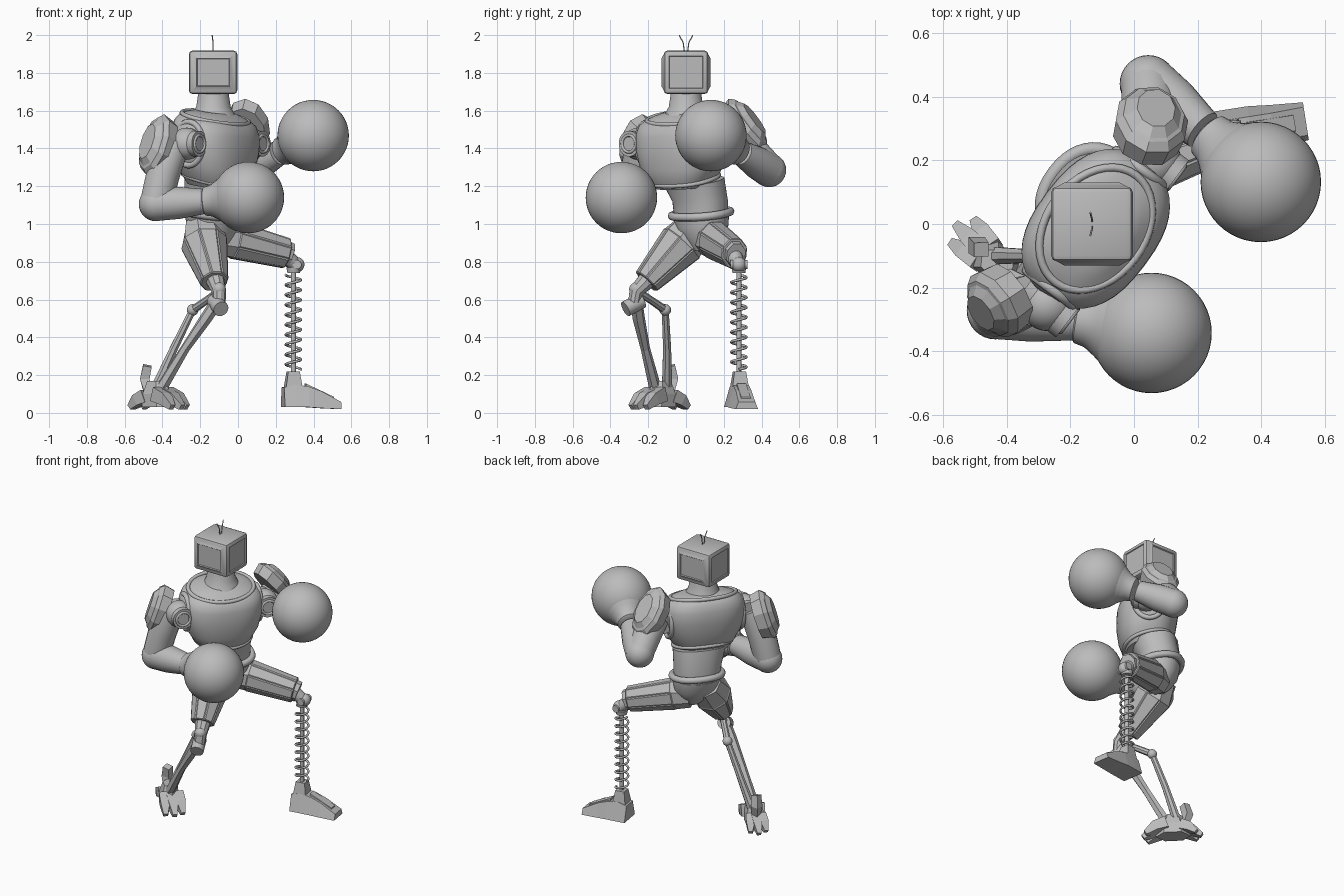
import bpy, bmesh
from math import pi, sin, cos, copysign
from mathutils import Vector as V

old = bpy.data.objects.get("Cube")
if old:
    bpy.data.objects.remove(old)

grey = bpy.data.materials.new("plain grey")
grey.use_nodes = True
grey.diffuse_color = (0.5, 0.5, 0.5, 1)
grey.node_tree.nodes["Principled BSDF"].inputs["Base Color"].default_value = (0.5, 0.5, 0.5, 1)

UP = V((0, 0, 1))
SIDE = V((0.6, 0.8, 0))       # shoulder line of the twisted torso
FWD = V((0.8, -0.6, 0))       # chest direction


def finish(name, bm, smooth=True, angle=40):
    bmesh.ops.recalc_face_normals(bm, faces=bm.faces[:])
    me = bpy.data.meshes.new(name)
    bm.to_mesh(me)
    bm.free()
    ob = bpy.data.objects.new(name, me)
    bpy.context.collection.objects.link(ob)
    me.materials.append(grey)
    if smooth:
        bpy.ops.object.select_all(action='DESELECT')
        ob.select_set(True)
        bpy.context.view_layer.objects.active = ob
        bpy.ops.object.shade_smooth_by_angle(angle=angle * pi / 180)


def skin(name, rings, smooth=True, panels=0):
    """Bridge equal rings of points; panels insets the largest side faces."""
    bm = bmesh.new()
    loops = [[bm.verts.new(p) for p in r] for r in rings]
    n = len(loops[0])
    sides = []
    for a, b in zip(loops, loops[1:]):
        for i in range(n):
            j = (i + 1) % n
            sides.append(bm.faces.new((a[i], a[j], b[j], b[i])))
    bm.faces.new(loops[0])
    bm.faces.new(loops[-1])
    if panels:
        bmesh.ops.recalc_face_normals(bm, faces=bm.faces[:])
        big = sorted(sides, key=lambda f: -f.calc_area())[:n]
        bmesh.ops.inset_individual(bm, faces=big, thickness=panels, depth=panels * 0.7)
    finish(name, bm, smooth)


def oval(c, ax, ay, n=32, e=1.0, phase=0.0):
    def p(t):
        return copysign(abs(t) ** e, t)
    ts = [2 * pi * i / n + phase for i in range(n)]
    return [V(c) + V(ax) * p(cos(t)) + V(ay) * p(sin(t)) for t in ts]


def limb(name, pts, radii, n=24, smooth=True, flat=1.0, panels=0):
    """Tapered tube along a path; flat scales it along the second axis."""
    pts = [V(p) for p in pts]
    run = (pts[-1] - pts[0]).normalized()
    hint = UP if abs(run.z) < 0.85 else V((1, 0, 0))
    rings = []
    for i, p in enumerate(pts):
        d = (pts[min(i + 1, len(pts) - 1)] - pts[max(i - 1, 0)]).normalized()
        ax = d.cross(hint).normalized()
        ay = ax.cross(d)
        rings.append(oval(p, ax * radii[i], ay * radii[i] * flat, n, 1, pi / n))
    skin(name, rings, smooth, panels)


def ball(name, c, r, seg=32):
    bm = bmesh.new()
    bmesh.ops.create_uvsphere(bm, u_segments=seg, v_segments=seg // 2, radius=r)
    bmesh.ops.translate(bm, verts=bm.verts[:], vec=V(c))
    finish(name, bm)


def wire(name, pts, r, closed=False):
    cu = bpy.data.curves.new(name, 'CURVE')
    cu.dimensions = '3D'
    cu.bevel_depth, cu.bevel_resolution, cu.use_fill_caps = r, 2, True
    sp = cu.splines.new('POLY')
    sp.points.add(len(pts) - 1)
    for q, p in zip(sp.points, pts):
        q.co = (*p, 1)
    sp.use_cyclic_u = closed
    ob = bpy.data.objects.new(name, cu)
    bpy.context.collection.objects.link(ob)
    cu.materials.append(grey)


def body_ring(x, y, z, a, b, tilt=0.0, e=0.9):
    return oval((x, y, z), SIDE * a, (FWD - UP * tilt) * b, 40, e)


# Head: bevelled box with raised sides and a framed screen
bm = bmesh.new()
bmesh.ops.create_cube(bm, size=1)
for v in bm.verts:
    v.co = V((v.co.x * 0.257, v.co.y * 0.236, v.co.z * 0.23)) + V((-0.132, 0, 1.803))
bmesh.ops.bevel(bm, geom=bm.edges[:], offset=0.02, segments=2, profile=0.5, affect='EDGES')
bm.normal_update()
panes = [f for f in bm.faces if f.calc_area() > 0.02 and abs(f.normal.z) < 0.5]
cheeks = [f for f in panes if abs(f.normal.y) > 0.5]
screens = [f for f in panes if abs(f.normal.x) > 0.5]
bmesh.ops.inset_individual(bm, faces=cheeks, thickness=0.03, depth=0.012)
bmesh.ops.inset_individual(bm, faces=cheeks, thickness=0.006, depth=-0.006)
bmesh.ops.inset_individual(bm, faces=screens, thickness=0.012, depth=0)
bmesh.ops.inset_individual(bm, faces=screens, thickness=0.004, depth=-0.006)
finish("head", bm, True, 25)
for s in (-1, 1):
    wire("antenna", [(-0.132, s * 0.008, 1.91), (-0.132, s * 0.015, 1.96), (-0.137, s * 0.036, 2.0)], 0.003)

# Neck, chest with sloping shoulders, collar
limb("neck", [(-0.13, 0, 1.52), (-0.13, 0, 1.57), (-0.13, 0, 1.62), (-0.13, 0, 1.7)],
     [0.15, 0.12, 0.092, 0.08])
CX, CY = -0.12, -0.015
chest = [(1.2, .155, .13, .15), (1.25, .195, .16, .2), (1.32, .235, .18, .22), (1.41, .26, .192, .18),
         (1.49, .262, .19, .15), (1.535, .245, .176, .15), (1.56, .215, .155, .2), (1.58, .165, .12, .2),
         (1.595, .11, .09, .15)]
skin("chest", [body_ring(CX, CY, *c, .82) for c in chest])
wire("collar", body_ring(CX, CY, 1.563, .21, .155, .24, 1.0), 0.013, True)
wire("chest_band", body_ring(CX, CY + 0.01, 1.238, .185, .153, .25), 0.012, True)

# Abdomen, belt, pelvis
skin("abdomen", [body_ring(-.14, .08, 1.04, .145, .125), body_ring(-.14, .075, 1.12, .15, .13),
                 body_ring(-.13, .04, 1.23, .168, .138, .2)])
wire("belt", body_ring(-.14, .08, 1.055, .157, .137, .15), 0.022, True)
skin("pelvis", [body_ring(-.14, .08, 1.04, .15, .13), body_ring(-.13, .085, .97, .14, .12),
                body_ring(-.12, .09, .9, .085, .08), body_ring(-.11, .09, .86, .045, .05)])

# Shoulders: socket rim, ball and pivot drum
for s, name in ((-1, "right"), (1, "left")):
    c = V((CX, CY, 1.425)) + SIDE * s * 0.235
    wire(name + "_socket_rim", oval(c, FWD * 0.095, UP * 0.115, 32), 0.016, True)
    c += SIDE * s * 0.045 + FWD * 0.02
    ball(name + "_shoulder", c, 0.085)
    limb(name + "_pivot", [c - FWD * .085, c + FWD * .085], [.068, .068])
    wire(name + "_pivot_rim", oval(c + FWD * .085, SIDE * .045, UP * .045, 24), 0.008, True)

# Arms and gloves
arms = {
    "right": ((-.33, -.24, 1.43), (-.395, -.26, 1.27), (-.435, -.272, 1.105), (-.17, -.3, 1.12), (.055, -.342, 1.14)),
    "left": ((.05, .25, 1.45), (.05, .35, 1.38), (.045, .44, 1.285), (.215, .295, 1.375), (.398, .132, 1.468)),
}
for name, joints in arms.items():
    top, mid, elbow, wrist, fist = map(V, joints)
    limb(name + "_upper_arm", [top, mid, elbow], [.078, .09, .086], 20)
    ball(name + "_elbow", elbow, 0.09)
    limb(name + "_forearm", [elbow, elbow.lerp(wrist, .45), wrist], [.09, .086, .066], 20)
    d = (fist - wrist).normalized()
    cuff = ((.245, .06), (.235, .076), (.2, .083), (.165, .105), (.13, .132), (.1, .155))
    limb(name + "_cuff", [fist - d * t for t, r in cuff], [r for t, r in cuff], 32)
    ball(name + "_glove", fist, 0.189, 48)

# Shoulder pads: faceted plates with a raised centre
pads = {"right": ((-.435, -.25, 1.42), (-.78, -.5, .3), (-.25, -.1, -.95)),
        "left": ((.055, .32, 1.525), (.25, .75, .58), (.1, .55, -.75))}
for name, (c, nrm, long) in pads.items():
    c, nrm = V(c), V(nrm).normalized()
    wide = nrm.cross(V(long)).normalized()
    long = wide.cross(nrm)
    layers = [(-.06, .11, .15), (.005, .118, .168), (.03, .1, .145), (.034, .088, .13), (.058, .062, .098)]
    skin(name + "_shoulder_pad", [oval(c + nrm * o, wide * w, long * h, 10, 1, pi / 10)
                                  for o, w, h in layers], False)

# Left thigh, knee and spring leg
limb("left_thigh", [(-.11, .11, .925), (-.02, .15, .915), (.255, .257, .845)],
     [.08, .088, .07], 8, False, 1.15, 0.008)
limb("left_thigh_cap", [(.235, .25, .85), (.275, .265, .835)], [.06, .056], 8, False, 1.2)
limb("left_knee_link", [(.25, .255, .83), (.31, .28, .78)], [.045, .035], 12)
ball("left_knee", (.312, .28, .785), 0.04, 20)
limb("left_knee_pin", [(.312, .235, .785), (.312, .325, .785)], [.024, .024], 12)
limb("spring_top", [(.295, .28, .77), (.295, .28, .74)], [.04, .034], 16)
limb("spring_rod", [(.293, .28, .75), (.293, .28, .2)], [.014, .014], 12)
turns, steps = 9.5, 20
total = int(turns * steps)
wire("spring", [(.293 + .04 * cos(2 * pi * i / steps), .28 + .04 * sin(2 * pi * i / steps),
                 .23 + .5 * i / total) for i in range(total + 1)], 0.007)

# Left foot: tapered block along a slightly turned axis
along, across = V((0.988, 0.156, 0)), V((-0.156, 0.988, 0))
heel = V((.238, .275, 0))


def slab(s, lo, hi, wide, narrow):
    return [heel + along * s + across * w + UP * z
            for w, z in ((-wide, lo), (wide, lo), (narrow, hi), (-narrow, hi))]


skin("left_foot", [slab(0, .03, .135, .075, .045), slab(.06, .03, .15, .075, .042), slab(.13, .03, .14, .075, .042),
                   slab(.2, .025, .115, .068, .042), slab(.305, .02, .058, .06, .045)], False)
skin("left_toe_ridge", [slab(.12, .1, .155, .03, .025), slab(.27, .05, .085, .03, .025)], False)
skin("left_ankle", [oval((.292, .283, z), along * r, across * r, 4, 1, pi / 4)
                    for z, r in ((.12, .065), (.19, .05), (.22, .043))], False)

# Right thigh and knee
limb("right_thigh", [(-.185, .05, .99), (-.18, -.02, .9), (-.125, -.21, .695)],
     [.1, .122, .072], 8, False, 1.0, 0.008)
limb("right_knee_link", [(-.12, -.21, .7), (-.1, -.265, .64), (-.1, -.275, .58)], [.05, .038, .034], 10, False)
ball("right_knee", (-.1, -.265, .655), 0.036, 20)
limb("right_knee_drum", [(-.125, -.235, .595), (-.09, -.32, .55)], [.042, .042], 16)

# Right shin: front blade and rear rod with a ball joint
limb("shin_blade", [(-.105, -.265, .6), (-.17, -.25, .5), (-.28, -.215, .34), (-.4, -.165, .14)],
     [.034, .033, .025, .032], 6, False)
limb("shin_link", [(-.1, -.255, .64), (-.16, -.19, .6), (-.24, -.11, .545)], [.024, .02, .022], 8, False)
ball("shin_ball", (-.24, -.11, .545), 0.031, 20)
limb("shin_rod", [(-.24, -.11, .545), (-.34, -.1, .34), (-.44, -.1, .12)], [.02, .023, .03], 8, False)

# Right foot: clawed toes in a narrow row along the diagonal
FD, FS = V((.707, -.707, 0)), V((.707, .707, 0))
mid = V((-.43, -.13, 0))


def claw(name, s, w, s2, w2, z, r):
    a, b = mid + FD * s + FS * w, mid + FD * s2 + FS * w2
    limb(name, [a + UP * z, a.lerp(b, .55) + UP * z * .75, b + UP * .03], [r, r * .85, r * .4], 4, False, 1.1)


skin("right_foot_core", [oval(mid + UP * z, FD * a, FS * b, 6) for z, a, b in
                         ((.03, .11, .065), (.1, .1, .065), (.17, .065, .045))], False)
for w in (-1, 0, 1):
    claw("right_toe", .04, w * .04, .19 - abs(w) * .02, w * .055, .1, .05)
    claw("right_heel_claw", -.05, w * .03, -.18 + abs(w) * .03, w * .05, .09, .045)
fin = mid + FD * -.09
limb("right_heel_fin", [fin + FD * .02 + UP * .12, fin + UP * .18, fin + FD * .02 + UP * .25],
     [.03, .036, .032], 4, False)
